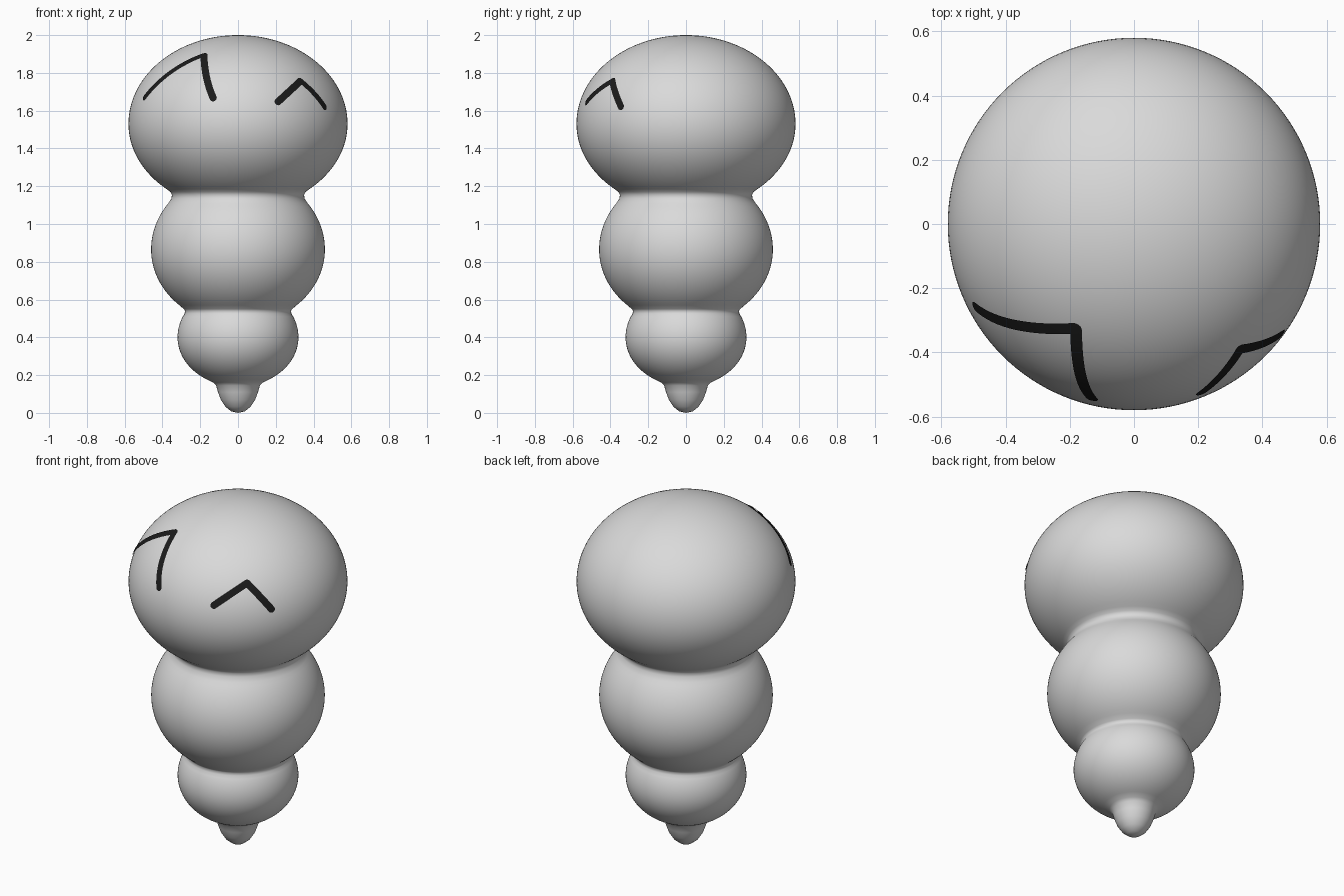
import bpy, bmesh, math
from mathutils import Vector

if "Cube" in bpy.data.objects:
    bpy.data.objects.remove(bpy.data.objects["Cube"])

HEAD_Z, HEAD_R, HEAD_H = 1.53, 0.58, 0.47


def material(name, rgb):
    m = bpy.data.materials.new(name)
    m.diffuse_color = (*rgb, 1)
    m.use_nodes = True
    m.node_tree.nodes["Principled BSDF"].inputs["Base Color"].default_value = m.diffuse_color
    return m


def make_object(name, bm, mat):
    me = bpy.data.meshes.new(name)
    bm.to_mesh(me)
    bm.free()
    for p in me.polygons:
        p.use_smooth = True
    me.materials.append(mat)
    ob = bpy.data.objects.new(name, me)
    bpy.context.collection.objects.link(ob)
    return ob


def bulge(zc, r, up, down, z_top, z_bot, n=28):
    """Elliptical profile arc from z_top down to z_bot."""
    a0 = math.asin(min(1, (z_top - zc) / up))
    a1 = math.asin(max(-1, (z_bot - zc) / down))
    pts = []
    for i in range(n + 1):
        a = a0 + (a1 - a0) * i / n
        pts.append((r * math.cos(a), zc + (up if a > 0 else down) * math.sin(a)))
    return pts


def lathe(name, profile, mat, seg=128):
    bm = bmesh.new()
    rings = []
    for r, z in profile:
        if r < 1e-5:
            rings.append([bm.verts.new((0, 0, z))] * seg)
        else:
            rings.append([bm.verts.new((r * math.cos(2 * math.pi * k / seg),
                                        r * math.sin(2 * math.pi * k / seg), z))
                          for k in range(seg)])
    for a, b in zip(rings, rings[1:]):
        for k in range(seg):
            j = (k + 1) % seg
            vs = list(dict.fromkeys((a[k], b[k], b[j], a[j])))
            bm.faces.new(vs)
    bmesh.ops.recalc_face_normals(bm, faces=bm.faces)
    return make_object(name, bm, mat)


def on_head(p, lift=0.004):
    """Push a point onto the head surface; return point and normal."""
    q = Vector((p.x / HEAD_R, p.y / HEAD_R, (p.z - HEAD_Z) / HEAD_H)).normalized()
    n = Vector((q.x / HEAD_R, q.y / HEAD_R, q.z / HEAD_H)).normalized()
    s = Vector((q.x * HEAD_R, q.y * HEAD_R, HEAD_Z + q.z * HEAD_H))
    return s + n * lift, n


def stroke(bm, start, mid, end, half=0.019, n=16):
    """Thin round-ended painted stroke, given in front view (x, z)."""
    s, m, e = Vector(start), Vector(mid), Vector(end)
    c = 2 * m - (s + e) / 2
    path = []
    for i in range(n + 1):
        t = i / n
        p = s * (1 - t) ** 2 + c * 2 * t * (1 - t) + e * t * t
        r2 = HEAD_R ** 2 * (1 - ((p.y - HEAD_Z) / HEAD_H) ** 2)
        path.append(Vector((p.x, -math.sqrt(max(0, r2 - p.x ** 2)), p.y)))
    t0 = (path[1] - path[0]).normalized()
    t1 = (path[-1] - path[-2]).normalized()
    caps = [math.radians(a) for a in (80, 60, 40, 20)]
    rows = [(path[0] - t0 * half * math.sin(a), t0, half * math.cos(a)) for a in caps]
    for i, p in enumerate(path):
        t = (path[min(i + 1, n)] - path[max(i - 1, 0)]).normalized()
        rows.append((p, t, half))
    rows += [(path[-1] + t1 * half * math.sin(a), t1, half * math.cos(a))
             for a in reversed(caps)]
    prev = None
    for p, t, w in rows:
        q, nrm = on_head(p)
        side = nrm.cross(t).normalized()
        cur = [bm.verts.new(on_head(q + side * w * k)[0]) for k in (-1, 0, 1)]
        if prev:
            for k in (0, 1):
                bm.faces.new((prev[k], cur[k], cur[k + 1], prev[k + 1]))
        prev = cur
    bm.normal_update()
    for f in bm.faces:
        if f.normal.dot(f.calc_center_median() - Vector((0, 0, HEAD_Z))) < 0:
            f.normal_flip()


grey = material("light_grey", (0.7, 0.7, 0.7))
black = material("black", (0.011, 0.011, 0.011))

# Stacked rounded body: head, middle, lower bulge and pointed tip
profile = bulge(HEAD_Z, HEAD_R, HEAD_H, 0.455, 2.0, 1.185, 48)
profile[0] = (0, 2.0)
profile += [(0.358, 1.17), (0.35, 1.155), (0.352, 1.135)]
profile += bulge(0.865, 0.46, 0.41, 0.40, 1.11, 0.57)
profile += [(0.287, 0.55), (0.28, 0.54), (0.283, 0.525)]
profile += bulge(0.40, 0.32, 0.27, 0.26, 0.51, 0.175)
profile += [(0.13, 0.16), (0.116, 0.145), (0.106, 0.11), (0.091, 0.07),
            (0.067, 0.033), (0.036, 0.008), (0, 0)]
lathe("body", profile, grey)

# Painted eyes: two bent strokes on the head
eyes = {
    "left_eye": [((-0.49, 1.67), (-0.355, 1.80), (-0.185, 1.89)),
                 ((-0.18, 1.89), (-0.165, 1.77), (-0.13, 1.665))],
    "right_eye": [((0.21, 1.645), (0.27, 1.70), (0.33, 1.755)),
                  ((0.33, 1.755), (0.40, 1.69), (0.455, 1.62))],
}
for name, legs in eyes.items():
    bm = bmesh.new()
    for leg in legs:
        stroke(bm, *leg)
    make_object(name, bm, black)
